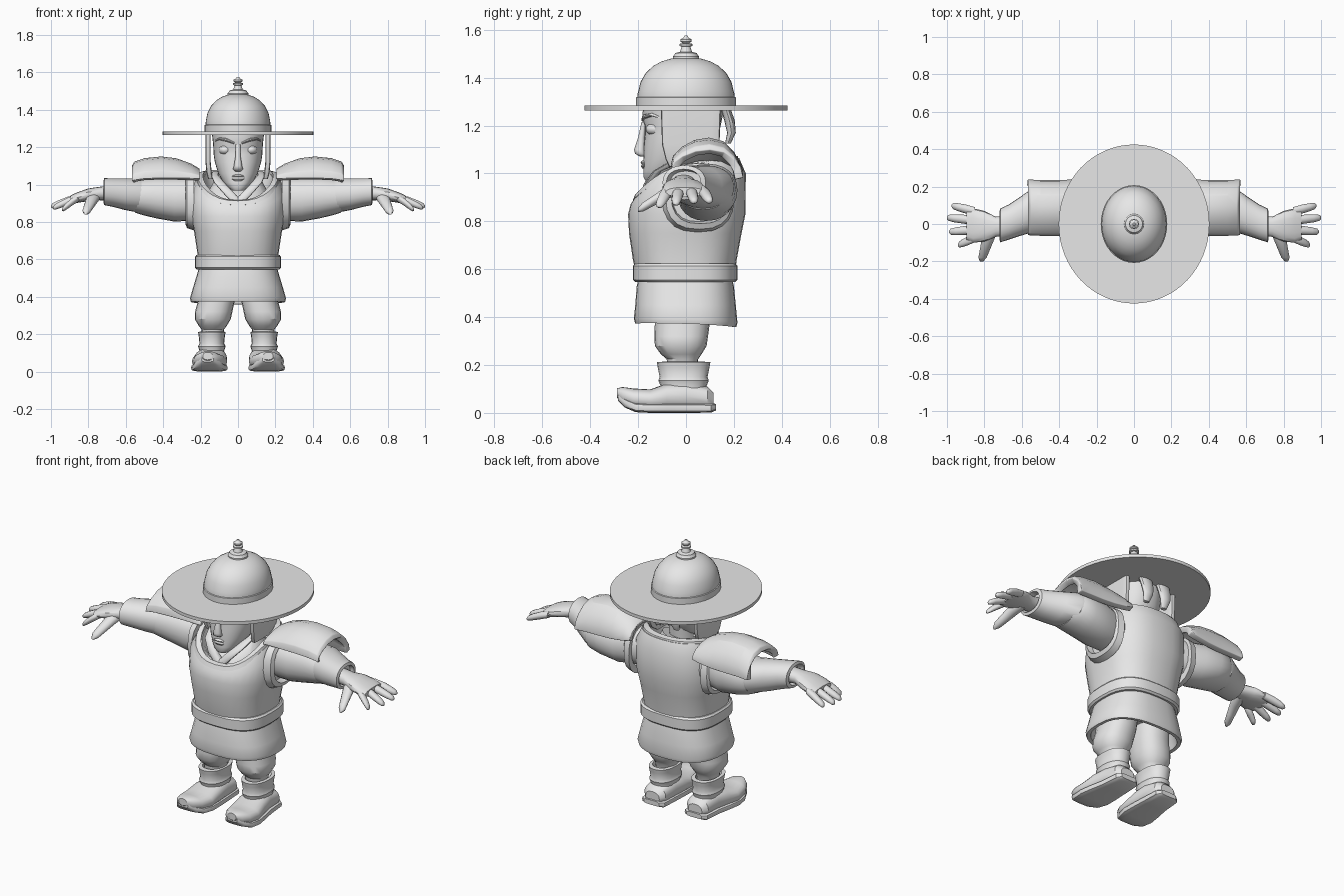
import bpy, bmesh, math

grey = bpy.data.materials.new("plain_grey")
grey.diffuse_color = (0.8, 0.8, 0.8, 1)


def finish(name, bm, mirror=False, angle=35, solid=0):
    bmesh.ops.recalc_face_normals(bm, faces=bm.faces)
    me = bpy.data.meshes.new(name)
    bm.to_mesh(me)
    bm.free()
    me.materials.append(grey)
    ob = bpy.data.objects.new(name, me)
    bpy.context.collection.objects.link(ob)
    bpy.ops.object.select_all(action='DESELECT')
    ob.select_set(True)
    bpy.context.view_layer.objects.active = ob
    bpy.ops.object.shade_smooth_by_angle(angle=math.radians(angle))
    if solid:
        m = ob.modifiers.new("thickness", 'SOLIDIFY')
        m.thickness, m.offset = solid, -1
        b = ob.modifiers.new("rounding", 'BEVEL')
        b.width, b.segments = 0.008, 2
    if mirror:
        ob.modifiers.new("mirror", 'MIRROR')
    return ob


def loft(name, axis, rings, mirror=False, n=24, power=2.0, closed=False, angle=35):
    """Skin rings (cx, cy, cz, ra, rb[, tilt, saddle]) lying across the axis."""
    bm = bmesh.new()
    loops = []
    for r in rings:
        cx, cy, cz, ra, rb = r[:5]
        tilt, saddle = r[5:] if len(r) > 5 else (0, 0)
        loop = []
        for i in range(n):
            t = 2 * math.pi * i / n
            c, s = math.cos(t), math.sin(t)
            u = ra * math.copysign(abs(c) ** (2 / power), c)
            v = rb * math.copysign(abs(s) ** (2 / power), s)
            d = {'z': (u, v, tilt * s + saddle * c * c),
                 'x': (0, u, v), 'y': (u, 0, v)}[axis]
            loop.append(bm.verts.new((cx + d[0], cy + d[1], cz + d[2])))
        loops.append(loop)
    pairs = list(zip(loops, loops[1:])) + ([(loops[-1], loops[0])] if closed else [])
    for a, b in pairs:
        for i in range(n):
            j = (i + 1) % n
            bm.faces.new((a[i], a[j], b[j], b[i]))
    if not closed:
        bm.faces.new(loops[0])
        bm.faces.new(loops[-1])
    return finish(name, bm, mirror, angle)


def ring(z, x, yf, yb, tilt=0, saddle=0):
    return (0, (yf + yb) / 2, z, x, (yb - yf) / 2, tilt, saddle)


def rnd(z, rx, ry=None):
    return (0, 0, z, rx, ry or rx)


# Helmet: dome, rim band, wide brim and finial
dome = [rnd(1.28, .175, .205), rnd(1.33, .173, .203)]
dome += [rnd(1.33 + .155 * math.sin(a), .172 * math.cos(a) ** .85, .2 * math.cos(a) ** .85)
         for a in [math.radians(d) for d in (5, 20, 35, 50, 63, 75, 84, 88)]]
loft("helmet_dome", 'z', dome, n=40)
loft("helmet_band", 'z', [rnd(1.27, .178, .208), rnd(1.318, .178, .208),
                          rnd(1.323, .168, .198)], n=40)
loft("helmet_brim", 'z', [rnd(1.264, .403, .425), rnd(1.283, .403, .425)], n=64)
loft("helmet_finial", 'z', [rnd(z, r) for z, r in (
    (1.475, .055), (1.488, .055), (1.495, .048), (1.503, .046), (1.508, .025), (1.53, .018),
    (1.533, .028), (1.541, .028), (1.544, .015), (1.552, .024), (1.56, .024), (1.566, .012),
    (1.576, .006))], n=16)

# Head, neck and facial features
loft("head", 'z', [ring(.968, .03, -.168, -.1), ring(.985, .055, -.178, -.05),
                   ring(1.01, .078, -.178, 0), ring(1.06, .106, -.178, .08),
                   ring(1.12, .124, -.176, .12), ring(1.16, .13, -.172, .135),
                   ring(1.2, .132, -.172, .145), ring(1.225, .134, -.182, .15),
                   ring(1.275, .14, -.18, .16)], n=32, power=2.3)
loft("neck", 'z', [ring(.88, .085, -.09, .1), ring(1.0, .075, -.07, .1),
                   ring(1.12, .08, -.06, .11)])
loft("nose", 'z', [(0, -.176, 1.215, .013, .01), (0, -.186, 1.15, .014, .014),
                   (0, -.194, 1.1, .022, .023), (0, -.19, 1.083, .027, .023),
                   (0, -.18, 1.07, .014, .012)], n=12, angle=60)
loft("lips", 'z', [(0, -.176, 1.02, .02, .006), (0, -.178, 1.03, .034, .011),
                   (0, -.178, 1.039, .038, .006), (0, -.178, 1.046, .032, .012),
                   (0, -.176, 1.054, .012, .006)], n=12)
loft("eye", 'y', [(.07, -.13, 1.185, .034, .026), (.07, -.155, 1.185, .028, .021),
                  (.068, -.167, 1.185, .01, .008)], True, n=16, angle=60)
loft("eyebrow", 'x', [(.02, -.178, 1.222, .008, .006), (.06, -.172, 1.238, .012, .009),
                      (.1, -.142, 1.245, .012, .007), (.12, -.115, 1.235, .006, .004)],
     True, n=8)

# Side flaps and rear hair locks hanging below the helmet
loft("side_flap", 'z', [(.16, .02, 1.275, .014, .125), (.16, .02, 1.12, .014, .12),
                        (.154, .015, 1.06, .014, .1), (.148, .0, 1.03, .012, .07)],
     True, n=16, power=6)
loft("rear_lock", 'z', [(.06, .165, 1.275, .045, .02), (.06, .182, 1.22, .04, .022),
                        (.06, .19, 1.17, .032, .018), (.06, .175, 1.125, .018, .012)],
     True, n=12)

# Armoured vest with a scooped neck
loft("vest", 'z', [ring(.55, .215, -.2, .2), ring(.64, .218, -.222, .212),
                   ring(.75, .235, -.238, .232), ring(.83, .252, -.242, .248),
                   ring(.935, .25, -.232, .25, .065, .035),
                   ring(.985, .222, -.21, .222, .08, .045),
                   ring(.985, .185, -.178, .18, .08, .045),
                   ring(.9, .15, -.14, .14)], n=32, power=2.5)
loft("neck_trim", 'z', [ring(.965, .222, -.222, .226, .075, .045),
                        ring(.993, .215, -.212, .216, .08, .05),
                        ring(.997, .188, -.185, .186, .08, .05),
                        ring(.96, .19, -.18, .18, .075, .045)],
     n=32, power=2.5, closed=True, angle=50)
loft("belt", 'z', [ring(.546, .222, -.21, .205), ring(.556, .23, -.222, .215),
                   ring(.614, .23, -.222, .215), ring(.624, .222, -.212, .205)],
     n=32, power=2.8)
loft("skirt", 'z', [ring(.57, .205, -.195, .19), ring(.53, .216, -.206, .2),
                    ring(.45, .24, -.212, .208), ring(.385, .257, -.218, .215, -.008, .006),
                    ring(.366, .252, -.212, .21, -.008, .006),
                    ring(.368, .232, -.192, .19, -.008, .006),
                    ring(.46, .21, -.18, .175)], n=32, power=2.6)

# Robe and crossed lapels inside the neckline
loft("robe_neck", 'z', [ring(.88, .17, -.17, .16), ring(.95, .155, -.15, .15, .03, .02),
                        ring(1.0, .12, -.1, .13, .04, .03)], n=24)
loft("lapel", 'z', [(.0, -.165, .9, .03, .02), (.05, -.16, .955, .03, .018),
                    (.1, -.12, 1.01, .028, .018), (.125, -.04, 1.05, .02, .03),
                    (.12, .06, 1.07, .014, .04)], True, n=12, power=3)

# Armhole trim
loft("armhole_trim", 'x', [(.235, .05, .9, .152, .145), (.272, .055, .905, .14, .138),
                           (.282, .06, .91, .122, .12), (.235, .06, .91, .115, .11)],
     True, n=20, power=2.5, closed=True)

# Sleeves
loft("upper_sleeve", 'x', [(.2, .07, .92, .1, .11), (.28, .075, .92, .11, .115),
                           (.34, .085, .92, .122, .118), (.44, .09, .93, .125, .11),
                           (.51, .085, .935, .122, .098), (.55, .07, .935, .105, .085)],
     True, power=2.2)
loft("forearm_sleeve", 'x', [(.49, .09, .945, .112, .08), (.53, .08, .942, .12, .092),
                             (.6, .045, .948, .106, .085), (.67, .01, .957, .094, .076),
                             (.715, -.008, .962, .09, .072), (.72, -.01, .962, .072, .056),
                             (.69, .0, .96, .066, .05)], True, power=2.2)

# Hand with four fingers and a thumb
loft("palm", 'x', [(.68, -.01, .955, .05, .04), (.74, -.015, .952, .054, .036),
                   (.8, -.012, .945, .082, .034), (.86, -.008, .93, .092, .028),
                   (.895, -.005, .922, .08, .02)], True, n=16, power=2.3)
for k, (y0, y1, x1, z1) in enumerate([(.068, .098, .975, .885), (.02, .034, 1.0, .883),
                                      (-.03, -.042, .988, .875), (-.074, -.112, .94, .865)]):
    x0 = .85
    path = [(0, .022), (.4, .024), (.75, .021), (.94, .016), (1, .007)]
    loft(f"finger_{k + 1}", 'x',
         [(x0 + (x1 - x0) * t, y0 + (y1 - y0) * t, .93 + (z1 - .93) * t ** 1.2, r, r * .9)
          for t, r in path], True, n=10, angle=60)
loft("thumb", 'y', [(.765, -.02, .94, .035, .028), (.78, -.08, .92, .034, .028),
                    (.795, -.13, .89, .028, .024), (.81, -.18, .86, .022, .02),
                    (.815, -.2, .848, .009, .009)], True, n=10, angle=60)

# Curved shoulder pads
bm = bmesh.new()
arc = [(-.06, 1.035), (-.05, 1.075), (-.015, 1.11), (.04, 1.14), (.1, 1.15),
       (.16, 1.135), (.205, 1.09), (.23, 1.04), (.24, .985)]
grid = [[bm.verts.new((x, y + dy, 1.03 + (z - 1.03) * k + dz)) for y, z in arc]
        for x, dy, dz, k in [(.205, .0, .0, .45), (.25, .0, .0, .68), (.33, -.002, .0, .92),
                             (.41, -.004, .0, 1), (.5, -.004, -.003, .95),
                             (.555, -.002, -.01, .85), (.568, 0, -.015, .7)]]
for a, b in zip(grid, grid[1:]):
    for i in range(len(arc) - 1):
        bm.faces.new((a[i], b[i], b[i + 1], a[i + 1]))
finish("shoulder_pad", bm, True, 40, .035)

# Baggy trousers
loft("trouser_leg", 'z', [(.11, -.01, .46, .1, .12), (.115, -.015, .38, .098, .115),
                          (.13, -.02, .32, .1, .112), (.135, -.022, .28, .096, .108),
                          (.135, -.02, .245, .075, .085), (.135, -.015, .225, .06, .066),
                          (.135, -.015, .18, .055, .06)], True, n=20, power=2.3)

# Boots: folded shaft, foot with raised toe, flat sole
loft("boot_shaft", 'z', [(.14, -.01, .05, .075, .095), (.14, -.01, .11, .066, .095),
                         (.14, -.01, .135, .074, .105), (.14, -.01, .15, .066, .1),
                         (.14, -.01, .19, .07, .108), (.14, -.01, .212, .074, .112),
                         (.14, -.01, .214, .058, .085), (.14, -.01, .19, .05, .07)],
     True, n=20, power=2.3)
loft("boot_foot", 'y', [(.14, .115, .05, .045, .035), (.14, .09, .06, .07, .05),
                        (.14, .0, .07, .078, .062), (.146, -.08, .065, .088, .058),
                        (.152, -.15, .054, .094, .044), (.157, -.22, .06, .08, .042),
                        (.16, -.265, .072, .056, .036), (.162, -.288, .083, .026, .02)],
     True, n=20, power=2.4)
loft("boot_sole", 'y', [(.14, .125, .024, .05, .014), (.14, .105, .02, .075, .019),
                        (.142, .0, .02, .082, .02), (.148, -.08, .02, .092, .02),
                        (.153, -.15, .02, .098, .02), (.157, -.21, .023, .086, .02),
                        (.16, -.255, .042, .064, .02), (.162, -.285, .066, .032, .014)],
     True, n=16, power=4)
